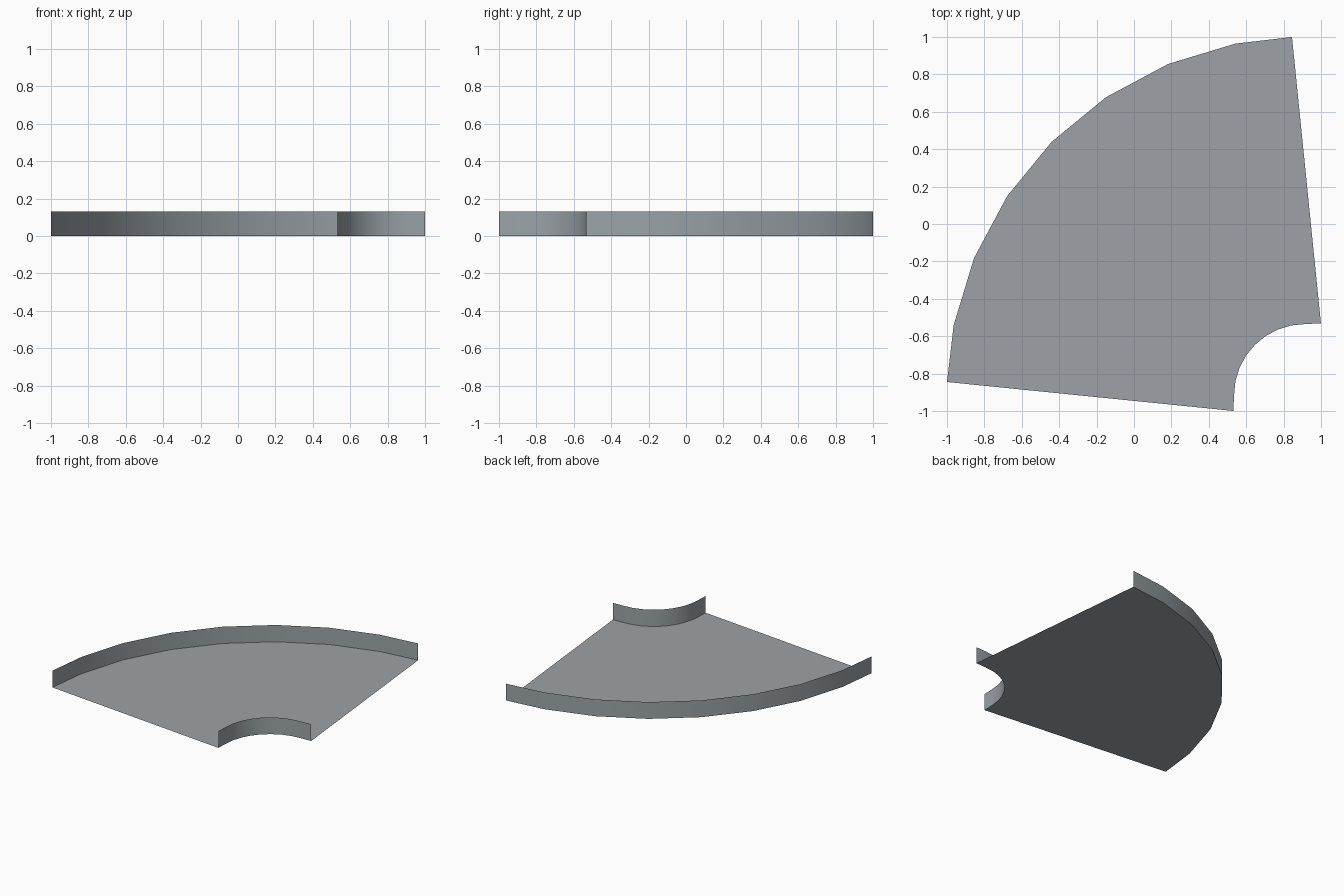
import bpy
import bmesh
from math import sin, cos, radians

cube = bpy.data.objects.get("Cube")
if cube:
    bpy.data.objects.remove(cube, do_unlink=True)

CENTRE = 0.915      # both arcs turn about (CENTRE, -CENTRE)
WALL_HEIGHT = 0.13
STEP = 11.25


def material(name, rgb):
    mat = bpy.data.materials.new(name)
    mat.use_nodes = True
    colour = (*rgb, 1.0)
    mat.diffuse_color = colour
    mat.node_tree.nodes["Principled BSDF"].inputs["Base Color"].default_value = colour
    return mat


def polar(radius, degrees):
    a = radians(degrees)
    return (CENTRE - radius * sin(a), -CENTRE + radius * cos(a), 0.0)


def arc(radius, first, last, end_radius, end_angle):
    """Regular arc with one trimmed point at each end."""
    points = [polar(radius, STEP * i) for i in range(first, last + 1)]
    return ([polar(end_radius, end_angle)] + points
            + [polar(end_radius, 90 - end_angle)])


def make_object(name, bm, mat):
    mesh = bpy.data.meshes.new(name)
    bm.to_mesh(mesh)
    bm.free()
    mesh.materials.append(mat)
    obj = bpy.data.objects.new(name, mesh)
    bpy.context.collection.objects.link(obj)
    return obj


def make_wall(name, points, mat):
    """Sheet wall standing along a row of points."""
    bm = bmesh.new()
    low = [bm.verts.new(p) for p in points]
    high = [bm.verts.new((x, y, WALL_HEIGHT)) for x, y, z in points]
    for i in range(len(points) - 1):
        bm.faces.new((low[i], low[i + 1], high[i + 1], high[i]))
    obj = make_object(name, bm, mat)
    bpy.ops.object.select_all(action="DESELECT")
    obj.select_set(True)
    bpy.context.view_layer.objects.active = obj
    bpy.ops.object.shade_smooth_by_angle(angle=radians(30))


floor_grey = material("floor grey", (0.34, 0.36, 0.385))
wall_grey = material("wall grey", (0.33, 0.37, 0.39))

outer_edge = arc(1.916, 1, 7, 1.916, 2.1)
inner_edge = arc(0.38, 0, 8, 0.393, -12.4)

# Curved floor plate
bm = bmesh.new()
bm.faces.new([bm.verts.new(p) for p in outer_edge + inner_edge[::-1]])
bm.normal_update()
make_object("curved_floor", bm, floor_grey)

# Upright side walls along both arcs
make_wall("outer_wall", outer_edge, wall_grey)
make_wall("inner_wall", inner_edge, wall_grey)
